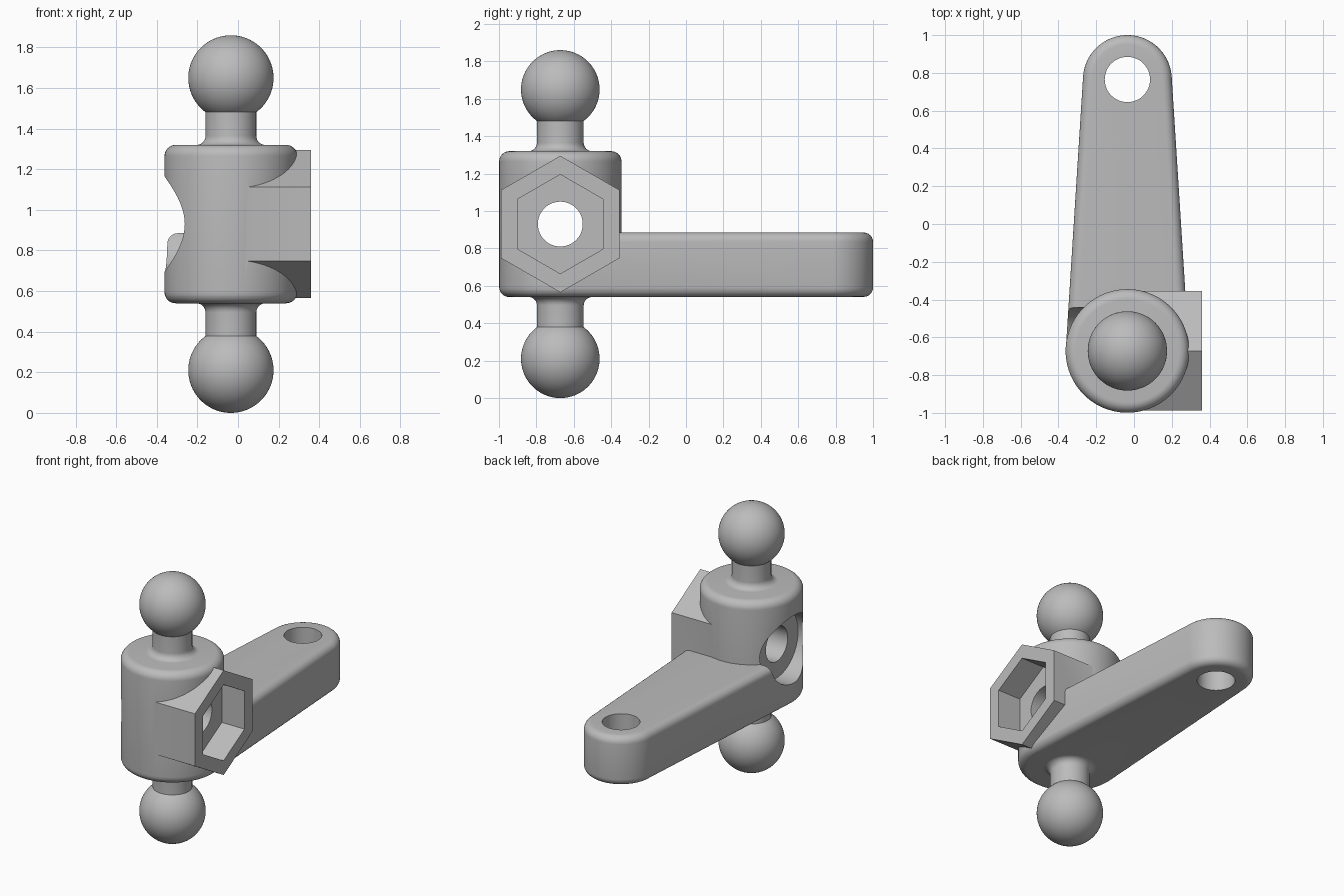
import bpy, bmesh
from math import sin, cos, asin, pi, radians, sqrt
from mathutils import Matrix, Vector

AX, AY, MID = -0.035, -0.672      , 0.93   # pivot axis and mid height
FAR_Y = 0.765                              # eye of the lever
R_BODY, R_EYE, R_HOLE = 0.327, 0.235, 0.12

cube = bpy.data.objects.get("Cube")
if cube:
    bpy.data.objects.remove(cube, do_unlink=True)

grey = bpy.data.materials.new("plain_grey")
grey.use_nodes = True
COLOUR = (0.5, 0.5, 0.5, 1)
grey.diffuse_color = COLOUR
grey.node_tree.nodes["Principled BSDF"].inputs["Base Color"].default_value = COLOUR


def finish(name, bm):
    bmesh.ops.recalc_face_normals(bm, faces=bm.faces)
    mesh = bpy.data.meshes.new(name)
    bm.to_mesh(mesh)
    bm.free()
    obj = bpy.data.objects.new(name, mesh)
    bpy.context.collection.objects.link(obj)
    mesh.materials.append(grey)
    return obj


def arc(cx, cy, r, start, end, n):
    steps = [radians(start + (end - start) * i / n) for i in range(n + 1)]
    return [(cx + r * cos(a), cy + r * sin(a)) for a in steps]


def revolve(name, profile, segments=96):
    """Spin a (radius, z) profile about the pivot axis."""
    bm = bmesh.new()
    verts = [bm.verts.new((AX + r, AY, z)) for r, z in profile]
    edges = [bm.edges.new(pair) for pair in zip(verts, verts[1:])]
    bmesh.ops.spin(bm, geom=verts + edges, cent=(AX, AY, 0), axis=(0, 0, 1),
                   angle=2 * pi, steps=segments)
    bmesh.ops.remove_doubles(bm, verts=bm.verts, dist=1e-5)
    return finish(name, bm)


def prism_x(name, sides, radius, x0, x1):
    """Prism lying along x through the cross bore, one corner upward."""
    bm = bmesh.new()
    place = Matrix.Translation(((x0 + x1) / 2, AY, MID)) @ Matrix.Rotation(pi / 2, 4, 'Y')
    ring = bmesh.ops.create_cone(bm, cap_ends=True, segments=sides, radius1=radius,
                                 radius2=radius, depth=x1 - x0)["verts"]
    # turn the ring so that a corner, not a flat, points up
    first = max(ring, key=lambda v: v.co.x).co
    spin = Matrix.Rotation(-Vector((first.x, first.y)).angle_signed(Vector((1, 0))), 4, 'Z') \
        if abs(first.x - radius) > 1e-4 else Matrix.Identity(4)
    bmesh.ops.transform(bm, matrix=place @ spin, verts=bm.verts)
    return finish(name, bm)


def combine(target, other, operation):
    mod = target.modifiers.new(operation.lower(), 'BOOLEAN')
    mod.operation, mod.object, mod.solver = operation, other, 'EXACT'
    bpy.context.view_layer.objects.active = target
    bpy.ops.object.modifier_apply(modifier=mod.name)
    bpy.data.objects.remove(other, do_unlink=True)


# Barrel with a neck and a ball at each end: upper half profile, then mirrored
BALL, R_BALL, R_NECK, FILLET, ROUND, HALF = 0.72, 0.21, 0.125, 0.045, 0.055, 0.39
upper = arc(R_BODY - ROUND, HALF - ROUND, ROUND, 0, 90, 8)
upper += arc(R_NECK + FILLET, HALF + FILLET, FILLET, 270, 180, 8)
neck_angle = -90 + asin(R_NECK / R_BALL) * 180 / pi
upper += arc(0, BALL, R_BALL, neck_angle, 90, 36)
upper[-1] = (0, BALL + R_BALL)
profile = [(r, MID - h) for r, h in reversed(upper)] + [(r, MID + h) for r, h in upper]
part = revolve("ball_pivot_arm", profile)

# Lever: hull of the barrel circle and the eye circle, with rounded rims
r_near = R_BODY - 0.001
tilt = asin((r_near - R_EYE) / (FAR_Y - AY)) * 180 / pi
outline = arc(AX, FAR_Y, R_EYE, tilt, 180 - tilt, 40)
outline += arc(AX, AY, r_near, 180 - tilt, 360 + tilt, 48)
bm = bmesh.new()
base = bm.faces.new([bm.verts.new((x, y, 0.541)) for x, y in outline])
top = bmesh.ops.extrude_face_region(bm, geom=[base])["geom"]
bmesh.ops.translate(bm, verts=[g for g in top if isinstance(g, bmesh.types.BMVert)],
                    vec=(0, 0, 0.344))
rims = [e for e in bm.edges if abs(e.verts[0].co.z - e.verts[1].co.z) < 1e-4]
bmesh.ops.bevel(bm, geom=rims, offset=0.05, segments=6, profile=0.5, affect='EDGES')
combine(part, finish("lever", bm), 'UNION')

# Hexagonal boss on the left of the barrel
combine(part, prism_x("hex_boss", 6, 0.365, 0.0, 0.36), 'UNION')

# Hex socket, round counterbore on the far side, cross bore and lever eye
combine(part, prism_x("hex_socket", 6, 0.265, 0.185, 0.6), 'DIFFERENCE')
combine(part, prism_x("counterbore", 64, 0.235, -0.7, -0.23), 'DIFFERENCE')
combine(part, prism_x("cross_bore", 48, R_HOLE, -0.8, 0.8), 'DIFFERENCE')
bm = bmesh.new()
bmesh.ops.create_cone(bm, cap_ends=True, segments=48, radius1=R_HOLE, radius2=R_HOLE,
                      depth=1, matrix=Matrix.Translation((AX, FAR_Y, 0.7)))
combine(part, finish("eye_hole", bm), 'DIFFERENCE')

# Smooth curves, crisp machined edges
bpy.ops.object.select_all(action='DESELECT')
part.select_set(True)
bpy.context.view_layer.objects.active = part
bpy.ops.object.shade_smooth_by_angle(angle=radians(30))
